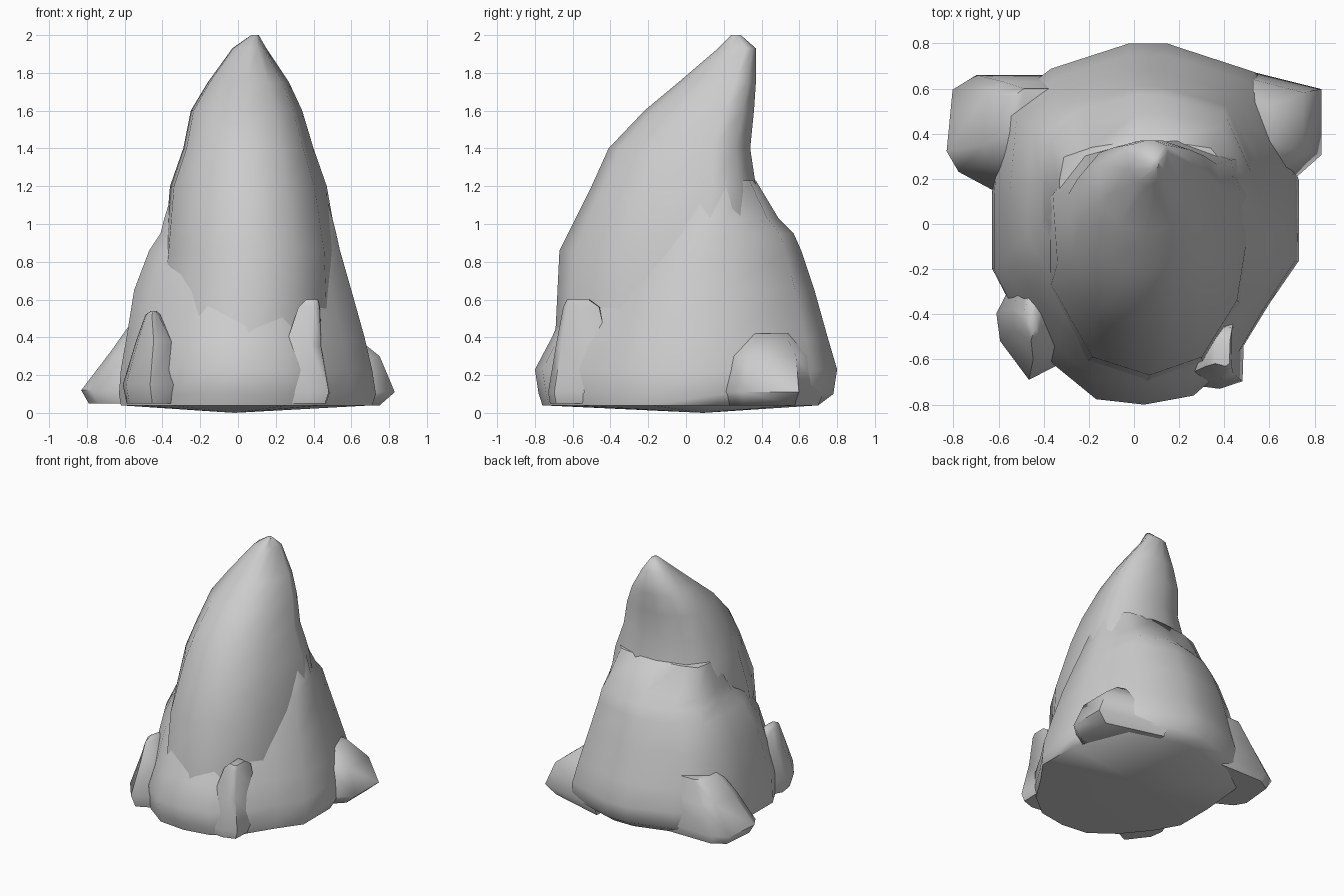
import bpy, bmesh, math


def loft(name, outline, rows, bottom=None):
    """Skin a unit outline through rows of (z, x0, x1, y0, y1)."""
    bm = bmesh.new()
    rings = []
    for z, x0, x1, y0, y1 in rows:
        cx, cy, hx, hy = (x0 + x1) / 2, (y0 + y1) / 2, (x1 - x0) / 2, (y1 - y0) / 2
        rings.append([bm.verts.new((cx + u * hx, cy + v * hy, z)) for u, v in outline])
    n = len(outline)
    for a, b in zip(rings, rings[1:]):
        for i in range(n):
            j = (i + 1) % n
            bm.faces.new((a[i], a[j], b[j], b[i]))
    bm.faces.new(rings[-1])
    if bottom:
        tip = bm.verts.new(bottom)
        for i in range(n):
            bm.faces.new((rings[0][i], rings[0][(i + 1) % n], tip))
    else:
        bm.faces.new(rings[0])
    bmesh.ops.recalc_face_normals(bm, faces=bm.faces)
    me = bpy.data.meshes.new(name)
    bm.to_mesh(me)
    bm.free()
    ob = bpy.data.objects.new(name, me)
    bpy.context.collection.objects.link(ob)
    bpy.ops.object.select_all(action='DESELECT')
    ob.select_set(True)
    bpy.context.view_layer.objects.active = ob
    bpy.ops.object.shade_smooth_by_angle(angle=math.radians(60))
    return ob


# Tall leaning spire
spire = [(1, .47), (.9, .8), (.33, 1), (-.11, 1), (-.67, .85), (-1, .45),
         (-.95, -.25), (-.55, -.85), (0, -1), (.5, -.85), (.84, -.38)]
loft("rock_spire", spire, [
    (.2, -.5, .55, -.75, .4), (.45, -.43, .55, -.69, .4),
    (.86, -.39, .53, -.67, .4), (1.2, -.36, .47, -.5, .37),
    (1.4, -.29, .40, -.41, .34), (1.6, -.25, .34, -.22, .36),
    (1.75, -.16, .27, -.04, .37), (1.93, -.03, .15, .17, .37),
    (2.0, .07, .11, .24, .29)])

# Broad mound behind and under the spire
mound = [(1, .25), (.74, .84), (.15, 1), (-.1, 1), (-.62, .86), (-.95, .65),
         (-1, .16), (-1, -.25), (-.85, -.5), (-.6, -.78), (-.32, -.97),
         (0, -1), (.33, -.95), (.6, -.75), (.81, -.45), (1, -.21)]
loft("rock_mound", mound, [
    (.04, -.62, .71, -.76, .70), (.1, -.63, .73, -.78, .78),
    (.23, -.62, .71, -.80, .80), (.4, -.59, .67, -.71, .75),
    (.65, -.55, .60, -.60, .68), (.86, -.47, .54, -.45, .61),
    (.95, -.41, .52, -.35, .57), (1.03, -.39, .50, -.25, .49),
    (1.23, -.33, .44, -.05, .37)], bottom=(-.02, .09, 0))

# Rear feet spreading to the sides
right_foot = [(1, .5), (1, -.6), (.55, -1), (-1, -1), (-1, 1)]
loft("right_rear_foot", right_foot, [
    (.04, .3, .75, .2, .70), (.11, .3, .83, .2, .73),
    (.3, .3, .75, .23, .7), (.42, .3, .6, .3, .6)])
left_foot = [(-1, -.3), (-.9, .75), (-.5, 1), (1, 1), (1, -1), (-.25, -.95), (-.8, -.65)]
loft("left_rear_foot", left_foot, [
    (.05, -.79, -.3, .16, .64), (.12, -.83, -.3, .14, .66),
    (.33, -.67, -.3, .2, .63), (.5, -.55, -.3, .3, .6)])

# Small boulders at the front corners
boulder = [(1, .3), (.4, 1), (-.4, 1), (-1, .2), (-.9, -.3), (-.15, -1), (.7, -.7)]
loft("left_front_boulder", boulder, [
    (.05, -.59, -.27, -.65, -.2), (.15, -.61, -.27, -.69, -.2),
    (.38, -.54, -.32, -.6, -.22), (.52, -.49, -.41, -.52, -.32),
    (.54, -.46, -.43, -.48, -.38)])
corner = [(1, .9), (.95, -.8), (.4, -1), (-1, -.8), (-1, 1)]
loft("right_front_boulder", corner, [
    (.05, .12, .47, -.72, -.4), (.11, .12, .49, -.73, -.4),
    (.35, .25, .445, -.69, -.4), (.56, .32, .435, -.65, -.45),
    (.6, .36, .425, -.63, -.51)])
